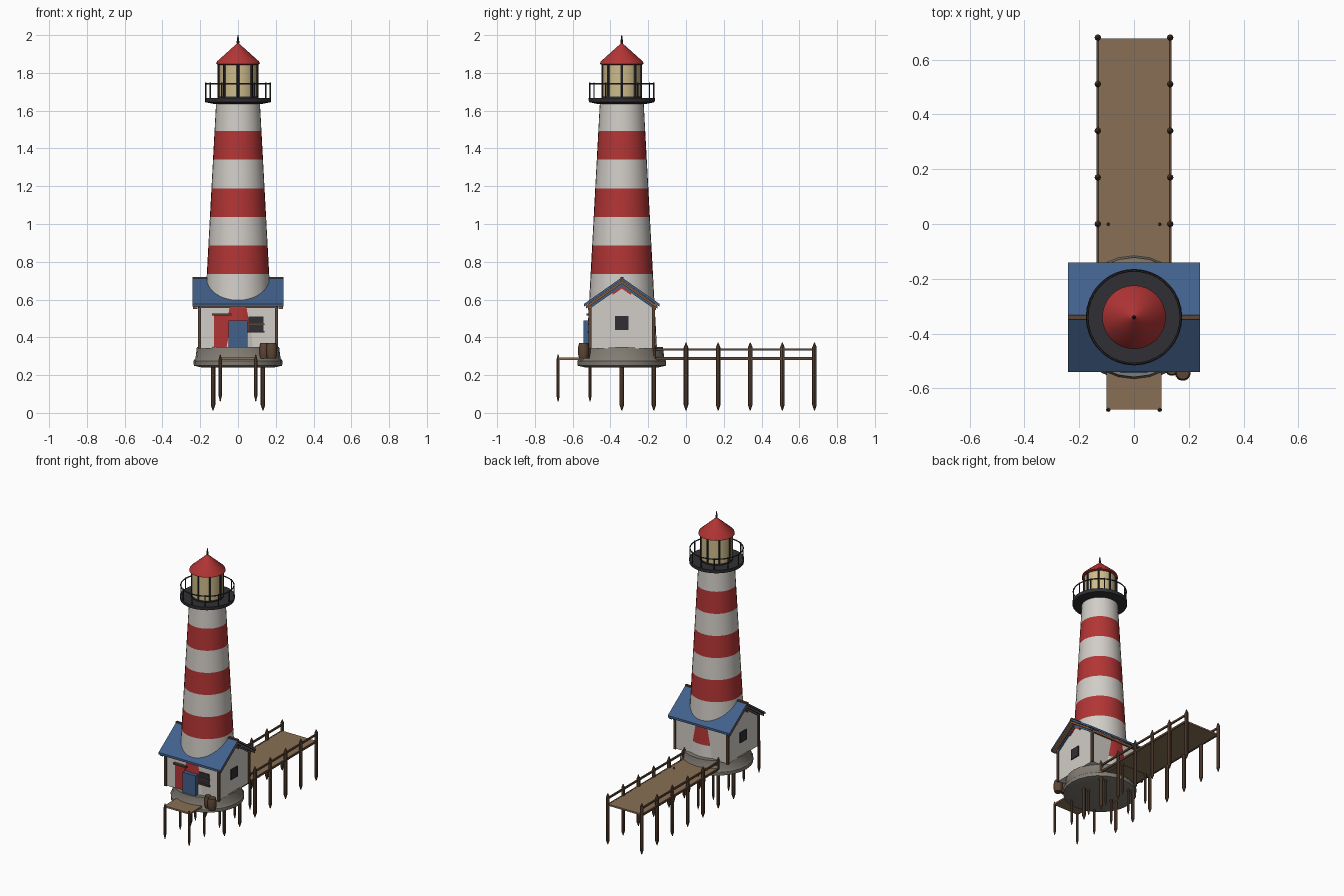
import bpy, bmesh, math
from mathutils import Vector, Matrix

if "Cube" in bpy.data.objects:
    bpy.data.objects.remove(bpy.data.objects["Cube"])

TY = -0.34  # tower axis


def material(name, r, g, b):
    m = bpy.data.materials.new(name)
    m.use_nodes = True
    m.diffuse_color = (r, g, b, 1)
    m.node_tree.nodes["Principled BSDF"].inputs["Base Color"].default_value = (r, g, b, 1)
    return m


WHITE = material("white_paint", 0.64, 0.61, 0.57)
RED = material("red_paint", 0.45, 0.035, 0.035)
BLUE = material("blue_paint", 0.055, 0.12, 0.26)
DECK = material("deck_planks", 0.25, 0.16, 0.09)
WOOD = material("dark_wood", 0.11, 0.06, 0.035)
TRIM = material("trim_wood", 0.25, 0.10, 0.04)
METAL = material("dark_metal", 0.03, 0.03, 0.035)
GLASS = material("lantern_glass", 0.62, 0.50, 0.26)
STONE = material("stone", 0.22, 0.20, 0.17)


def finish(name, bm, *mats, smooth=False):
    bmesh.ops.recalc_face_normals(bm, faces=bm.faces[:])
    me = bpy.data.meshes.new(name)
    bm.to_mesh(me)
    bm.free()
    ob = bpy.data.objects.new(name, me)
    bpy.context.collection.objects.link(ob)
    for m in mats:
        me.materials.append(m)
    if smooth:
        bpy.ops.object.select_all(action='DESELECT')
        ob.select_set(True)
        bpy.context.view_layer.objects.active = ob
        bpy.ops.object.shade_smooth_by_angle(angle=math.radians(35))
    return ob


def box(name, x0, x1, y0, y1, z0, z1, mat):
    bm = bmesh.new()
    bmesh.ops.create_cube(bm, size=1)
    bmesh.ops.scale(bm, vec=(x1 - x0, y1 - y0, z1 - z0), verts=bm.verts)
    bmesh.ops.translate(bm, vec=((x0 + x1) / 2, (y0 + y1) / 2, (z0 + z1) / 2), verts=bm.verts)
    return finish(name, bm, mat)


def lathe(name, profile, mats, x=0, y=TY, sides=32, smooth=True, rule=None):
    """Turn (radius, z) points around a vertical axis, capping both ends."""
    bm = bmesh.new()
    rings = []
    for r, z in profile:
        rings.append([bm.verts.new((x + r * math.cos(math.tau * i / sides),
                                    y + r * math.sin(math.tau * i / sides), z))
                      for i in range(sides)])
    for a, b in zip(rings, rings[1:]):
        for i in range(sides):
            j = (i + 1) % sides
            bm.faces.new((a[i], a[j], b[j], b[i]))
    bm.faces.new(rings[0])
    bm.faces.new(rings[-1])
    if rule:
        for f in bm.faces:
            f.material_index = rule(f.calc_center_median())
    return finish(name, bm, *mats, smooth=smooth)


def prism(name, outline, x0, x1, mat):
    """Extrude a (y, z) outline along x."""
    bm = bmesh.new()
    face = bm.faces.new([bm.verts.new((x0, TY + y, z)) for y, z in outline])
    new = bmesh.ops.extrude_face_region(bm, geom=[face])["geom"]
    bmesh.ops.translate(bm, vec=(x1 - x0, 0, 0),
                        verts=[v for v in new if isinstance(v, bmesh.types.BMVert)])
    return finish(name, bm, mat)


def chevron(name, half, peak, thick, x0, x1, mat):
    low = peak - half * 0.7
    prism(name, [(-half, low), (0, peak), (half, low), (half, low - thick),
                 (0, peak - thick), (-half, low - thick)], x0, x1, mat)


# Stone base
lathe("stone_base", [(0.19, 0.24), (0.234, 0.25), (0.235, 0.275), (0.225, 0.29),
                     (0.218, 0.348)], [STONE], sides=24)

# Striped tower
STEP, FOOT = 0.1515, 0.28
rings = [FOOT + STEP * k for k in range(10)]
lathe("tower", [(0.165 - 0.054 * (z - 0.735), z) for z in rings], [WHITE, RED],
      rule=lambda c: int((c.z - FOOT) / STEP) % 2 if c.z < rings[-1] - 0.01 else 0)

# Gallery with railing
lathe("gallery", [(0.125, 1.635), (0.174, 1.645), (0.176, 1.668)], [METAL])
for z in (1.742,):
    bpy.ops.mesh.primitive_torus_add(location=(0, TY, z), major_radius=0.17, minor_radius=0.004,
                                     major_segments=36, minor_segments=6)
    rail = bpy.context.object
    rail.name = "gallery_rail"
    rail.data.materials.append(METAL)
for i in range(12):
    a = math.tau * i / 12
    lathe("gallery_post", [(0.004, 1.66), (0.004, 1.748)], [METAL],
          0.17 * math.cos(a), TY + 0.17 * math.sin(a), 6)

# Lantern room
lathe("lantern_glass", [(0.1, 1.66), (0.1, 1.85)], [GLASS])
lathe("lantern_sill", [(0.106, 1.66), (0.106, 1.676)], [METAL])
for i in range(8):
    a = math.tau * i / 8
    lathe("lantern_post", [(0.007, 1.66), (0.007, 1.85)], [METAL],
          0.101 * math.cos(a), TY + 0.101 * math.sin(a), 6)
lathe("lantern_roof", [(0.1, 1.842), (0.116, 1.847), (0.112, 1.86), (0.006, 1.955)], [RED])
lathe("spire", [(0.006, 1.945), (0.007, 1.965), (0.002, 2.0)], [METAL], sides=8)

# House walls, corner posts and beams
prism("house_walls", [(-0.168, 0.342), (0.168, 0.342), (0.168, 0.565), (0, 0.67),
                      (-0.168, 0.565)], -0.205, 0.205, WHITE)
for s in (-1, 1):
    for t in (-1, 1):
        x, y = s * 0.205, TY + t * 0.168
        box("corner_post", x - 0.008, x + 0.008, y - 0.008, y + 0.008, 0.34, 0.575, WOOD)
    y = TY + s * 0.17
    box("eave_beam", -0.213, 0.213, y - 0.008, y + 0.008, 0.555, 0.572, TRIM)
    # Gable trim layers
    xa, xb = sorted((s * 0.215, s * 0.237))
    chevron("gable_rafter", 0.19, 0.70, 0.016, xa, xb, TRIM)
    xa, xb = sorted((s * 0.2, s * 0.213))
    chevron("gable_band", 0.18, 0.684, 0.014, xa, xb, BLUE)
    xa, xb = sorted((s * 0.2, s * 0.21))
    chevron("gable_lining", 0.05, 0.67, 0.012, xa, xb, RED)
    # Side window
    xa, xb = sorted((s * 0.2, s * 0.212))
    box("side_window", xa, xb, TY - 0.036, TY + 0.036, 0.44, 0.512, METAL)

# Roof and ridge beam
chevron("house_roof", 0.2, 0.717, 0.015, -0.24, 0.24, BLUE)
box("ridge_beam", -0.241, 0.241, TY - 0.008, TY + 0.008, 0.702, 0.72, WOOD)

# Front door, red panel and window
box("front_door", -0.05, 0.05, -0.543, -0.505, 0.335, 0.49, BLUE)
box("red_panel", -0.128, -0.05, -0.515, -0.507, 0.35, 0.515, RED)
box("panel_ledge", -0.138, -0.035, -0.527, -0.505, 0.515, 0.525, WOOD)
box("front_window", 0.055, 0.135, -0.514, -0.505, 0.432, 0.51, METAL)
box("window_bar", 0.05, 0.14, -0.518, -0.51, 0.466, 0.474, WOOD)
box("window_sill", 0.05, 0.14, -0.522, -0.505, 0.425, 0.434, WOOD)

# Barrels
for x, y, r in ((0.178, -0.543, 0.029), (0.138, -0.53, 0.024)):
    lathe("barrel", [(r * 0.8, 0.287), (r, 0.31), (r, 0.347), (r * 0.8, 0.37)],
          [WOOD], x, y, 14)

# Piers: decks, pointed piles and rails
box("front_deck", -0.1, 0.1, -0.677, 0.0, 0.281, 0.292, DECK)
box("back_deck", -0.13, 0.13, TY, 0.677, 0.283, 0.294, DECK)


def pile(name, x, y, z0, z1, r):
    lathe(name, [(0.002, z0), (r, z0 + 0.03), (r, z1 - 0.025), (0.002, z1)],
          [WOOD], x, y, 8)


for s in (-1, 1):
    for k in range(7):
        pile("back_pile", s * 0.132, TY + 0.17 * k, 0.012, 0.372, 0.012)
    for k in range(5):
        pile("front_pile", s * 0.094, -0.677 + 0.169 * k, 0.06, 0.308, 0.0085)
    box("pier_rail", s * 0.132 - 0.005, s * 0.132 + 0.005, -0.16, 0.68, 0.33, 0.342, WOOD)
    box("deck_edge", s * 0.132 - 0.005, s * 0.132 + 0.005, -0.16, 0.68, 0.281, 0.295, WOOD)
